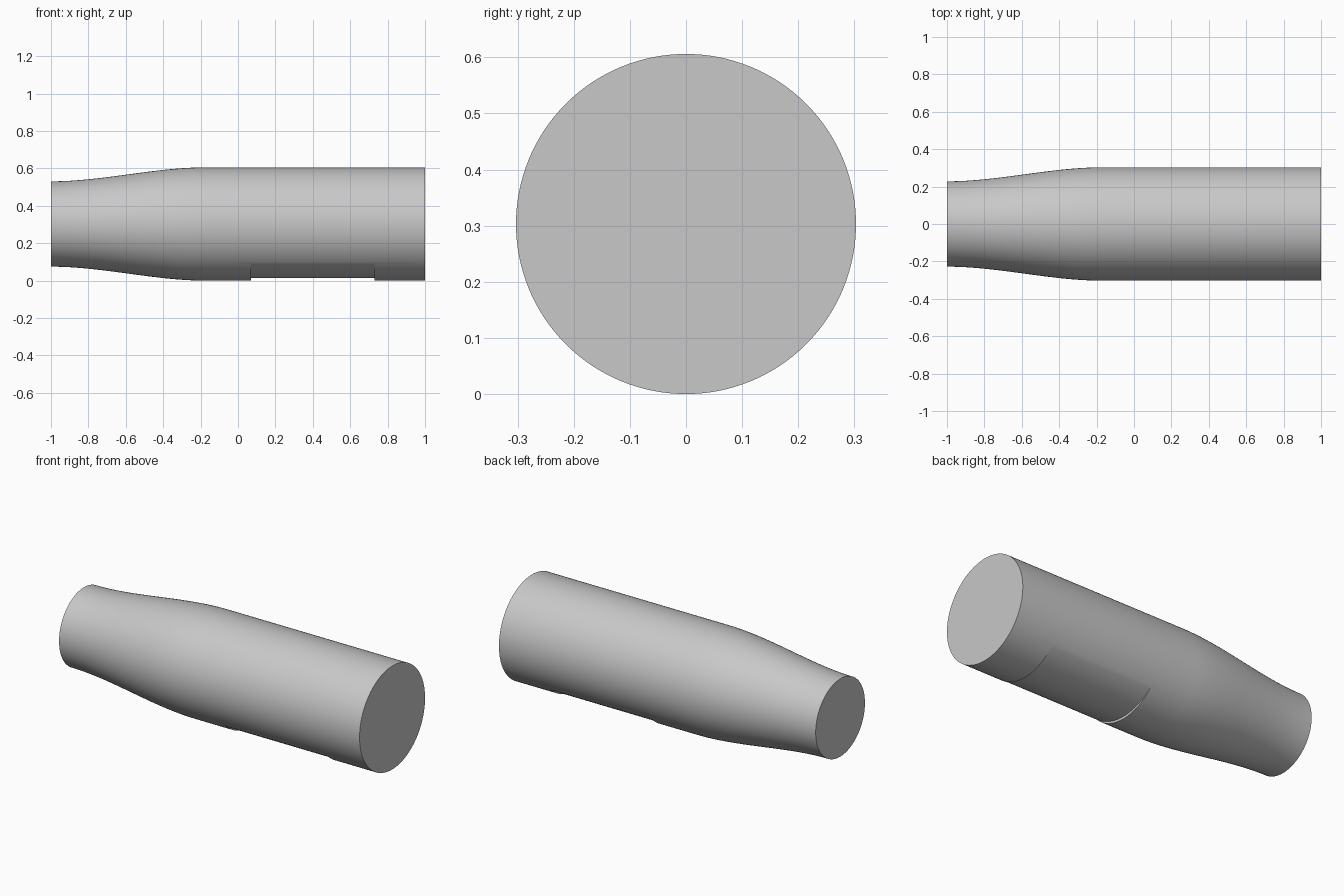
import bpy, bmesh, math

if "Cube" in bpy.data.objects:
    bpy.data.objects.remove(bpy.data.objects["Cube"], do_unlink=True)

R, R_END, SIDES = 0.303, 0.228, 128
TAPER_START, TAPER_END = -1.0, -0.17

grey = bpy.data.materials.new("light grey")
grey.use_nodes = True
grey.diffuse_color = (0.58, 0.58, 0.58, 1)
grey.node_tree.nodes["Principled BSDF"].inputs["Base Color"].default_value = grey.diffuse_color


def loft(name, sections):
    """Skin a list of equal-length point rings and cap both ends."""
    bm = bmesh.new()
    rings = [[bm.verts.new(p) for p in s] for s in sections]
    n = len(rings[0])
    for a, b in zip(rings, rings[1:]):
        for i in range(n):
            j = (i + 1) % n
            bm.faces.new((a[i], a[j], b[j], b[i]))
    bm.faces.new(rings[0])
    bm.faces.new(rings[-1])
    bmesh.ops.recalc_face_normals(bm, faces=bm.faces)
    mesh = bpy.data.meshes.new(name)
    bm.to_mesh(mesh)
    bm.free()
    mesh.materials.append(grey)
    obj = bpy.data.objects.new(name, mesh)
    bpy.context.collection.objects.link(obj)
    return obj


def ring(x, r):
    angles = [2 * math.pi * i / SIDES for i in range(SIDES)]
    return [(x, r * math.sin(a), R - r * math.cos(a)) for a in angles]


# Round body: S-curved neck running into a straight barrel
sections = []
for i in range(25):
    t = i / 24
    blend = t * t * (3 - 2 * t)
    sections.append(ring(TAPER_START + t * (TAPER_END - TAPER_START),
                         R_END + (R - R_END) * blend))
sections.append(ring(1.0, R))
body = loft("tapered_body", sections)

# Shallow recess underneath, with a flatter arc for its floor
FLOOR_R, FLOOR_Z = 0.342, 0.014
arc = [math.radians(-50 + 100 * i / 48) for i in range(49)]
outline = [(FLOOR_R * math.sin(a), FLOOR_Z + FLOOR_R * (1 - math.cos(a))) for a in arc]
outline += [(outline[-1][0], -0.1), (outline[0][0], -0.1)]
cutter = loft("recess_cutter", [[(x, y, z) for y, z in outline] for x in (0.07, 0.73)])
cutter.hide_render = True

cut = body.modifiers.new("recess", "BOOLEAN")
cut.operation = "DIFFERENCE"
cut.solver = "EXACT"
cut.object = cutter

bpy.ops.object.select_all(action="DESELECT")
body.select_set(True)
bpy.context.view_layer.objects.active = body
bpy.ops.object.modifier_apply(modifier=cut.name)
bpy.data.objects.remove(cutter, do_unlink=True)
bpy.ops.object.shade_smooth_by_angle(angle=math.radians(15))
